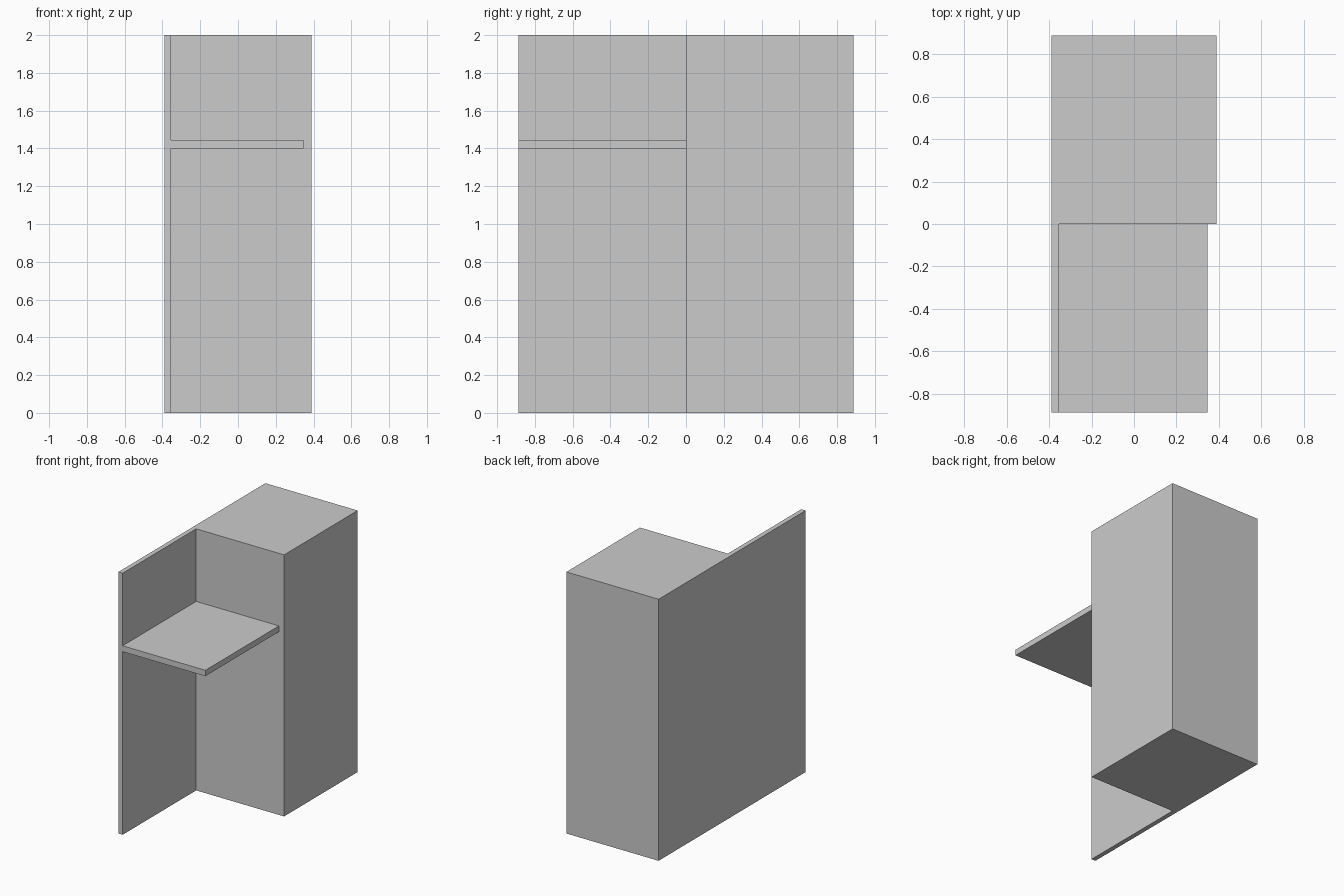
import bpy, bmesh

if "Cube" in bpy.data.objects:
    bpy.data.objects.remove(bpy.data.objects["Cube"])

HALF_X, HALF_Y, HEIGHT = 0.39, 0.888, 2.0
PANEL_X = -0.354            # inner face of the thin side panel
SHELF_X = 0.346
SHELF_Z = (1.40, 1.445)


def prism(name, outline, z0, z1):
    """Extrude a counter-clockwise (x, y) outline from z0 to z1."""
    bm = bmesh.new()
    face = bm.faces.new([bm.verts.new((x, y, z0)) for x, y in outline])
    ext = bmesh.ops.extrude_face_region(bm, geom=[face], use_keep_orig=True)
    verts = [g for g in ext["geom"] if isinstance(g, bmesh.types.BMVert)]
    bmesh.ops.translate(bm, verts=verts, vec=(0, 0, z1 - z0))
    bmesh.ops.recalc_face_normals(bm, faces=bm.faces)
    mesh = bpy.data.meshes.new(name)
    bm.to_mesh(mesh)
    bm.free()
    obj = bpy.data.objects.new(name, mesh)
    bpy.context.collection.objects.link(obj)
    return obj


# Solid rear cabinet with a side panel running forward, as one L-shaped body
cabinet = prism("cabinet_with_side_panel", [
    (-HALF_X, -HALF_Y), (PANEL_X, -HALF_Y), (PANEL_X, 0),
    (HALF_X, 0), (HALF_X, HALF_Y), (-HALF_X, HALF_Y)], 0, HEIGHT)

# Shelf, sunk slightly into the panel and cabinet so the union is clean
sink = 0.015
shelf = prism("shelf", [
    (PANEL_X - sink, -HALF_Y), (SHELF_X, -HALF_Y),
    (SHELF_X, sink), (PANEL_X - sink, sink)], *SHELF_Z)
shelf.hide_render = True
shelf.hide_viewport = True

# Fuse the shelf to the body
union = cabinet.modifiers.new("join_shelf", "BOOLEAN")
union.operation = "UNION"
union.solver = "EXACT"
union.object = shelf
